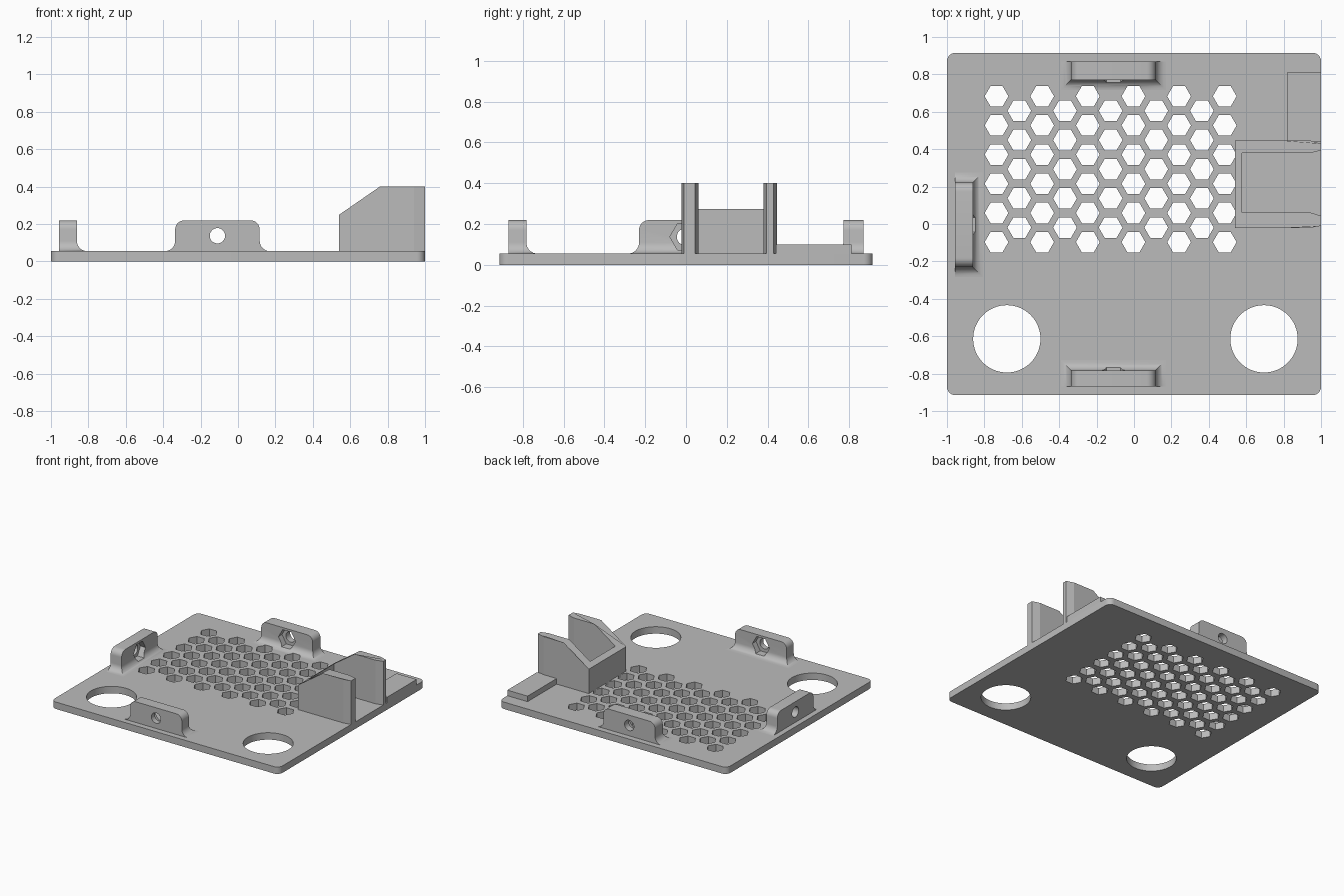
import bpy
import bmesh
from math import sin, cos, pi, radians
from mathutils import Matrix, Vector

if "Cube" in bpy.data.objects:
    bpy.data.objects.remove(bpy.data.objects["Cube"], do_unlink=True)

grey = bpy.data.materials.new("plain_grey")
grey.use_nodes = True
grey.diffuse_color = (0.5, 0.5, 0.5, 1)
grey.node_tree.nodes["Principled BSDF"].inputs["Base Color"].default_value = (0.5, 0.5, 0.5, 1)

PLATE_TOP = 0.055
SUNK = 0.03          # parts reach down into the plate


def circle(cx, cy, r, n):
    return [(cx + r * cos(2 * pi * i / n), cy + r * sin(2 * pi * i / n)) for i in range(n)]


def add_prism(bm, outline, z0, z1, matrix=Matrix()):
    """Extrude a flat outline between two heights."""
    low = [bm.verts.new(matrix @ Vector((x, y, z0))) for x, y in outline]
    high = [bm.verts.new(matrix @ Vector((x, y, z1))) for x, y in outline]
    bm.faces.new(low[::-1])
    bm.faces.new(high)
    for i in range(len(low)):
        j = (i + 1) % len(low)
        bm.faces.new((low[i], low[j], high[j], high[i]))


def finish(name, bm):
    bmesh.ops.recalc_face_normals(bm, faces=bm.faces)
    mesh = bpy.data.meshes.new(name)
    bm.to_mesh(mesh)
    bm.free()
    mesh.materials.append(grey)
    obj = bpy.data.objects.new(name, mesh)
    bpy.context.collection.objects.link(obj)
    return obj


def cut(obj, *cutters):
    """Apply difference cuts, then shade rounded areas smooth."""
    for c in cutters:
        mod = obj.modifiers.new("cut", "BOOLEAN")
        mod.operation = "DIFFERENCE"
        mod.solver = "EXACT"
        mod.object = c
    bpy.context.view_layer.update()
    graph = bpy.context.evaluated_depsgraph_get()
    mesh = bpy.data.meshes.new_from_object(obj.evaluated_get(graph))
    obj.modifiers.clear()
    obj.data = mesh
    mesh.shade_smooth()
    mesh.set_sharp_from_angle(angle=radians(30))


# Cutter for the honeycomb vents and the two round openings
bm = bmesh.new()
for col in range(11):
    odd = col % 2
    for row in range(6 - odd):
        x = -0.735 + 0.122 * col
        y = 0.683 - 0.156 * (row + odd / 2)
        add_prism(bm, circle(x, y, 0.0635, 6), -0.1, 0.1)
for x in (-0.68, 0.695):
    add_prism(bm, circle(x, -0.614, 0.18, 64), -0.1, 0.1)
vents = finish("vent_cutter", bm)
vents.hide_render = True

# Base plate with rounded corners
R = 0.045
outline = []
for k, (sx, sy) in enumerate(((1, 1), (-1, 1), (-1, -1), (1, -1))):
    for i in range(9):
        a = pi / 2 * (k + i / 8)
        outline.append((sx * (1 - R) + R * cos(a), sy * (0.915 - R) + R * sin(a)))
bm = bmesh.new()
add_prism(bm, outline, 0, PLATE_TOP)
cut(finish("base_plate", bm), vents)


# Mounting tabs: rectangular rings flared at the foot and rounded at the top
def tab(name, x, y, angle, thick):
    half, top, flare, rnd = 0.226, 0.219, 0.054, 0.048
    place = Matrix.Translation((x, y, 0)) @ Matrix.Rotation(radians(angle), 4, "Z")
    rings = [(SUNK, flare, flare)]
    for i in range(9):
        a = pi / 2 * i / 8
        f = flare * (1 - sin(a))
        rings.append((PLATE_TOP + flare * (1 - cos(a)), f, f))
    for i in range(9):
        a = pi / 2 * i / 8
        rings.append((top - rnd + rnd * sin(a), -rnd * (1 - cos(a)), 0))
    bm = bmesh.new()
    prev = None
    for z, end, inner in rings:
        u, v = half + end, thick + inner
        ring = [bm.verts.new(place @ Vector((px, py, z)))
                for px, py in ((-u, 0), (u, 0), (u, v), (-u, v))]
        if prev:
            for i in range(4):
                j = (i + 1) % 4
                bm.faces.new((prev[i], prev[j], ring[j], ring[i]))
        else:
            bm.faces.new(ring[::-1])
        prev = ring
    bm.faces.new(prev)
    obj = finish(name, bm)

    # Round screw hole with a hexagonal nut pocket on the inner side
    turn = place @ Matrix.Translation((0, 0, 0.137)) @ Matrix.Rotation(pi / 2, 4, "X")
    tools = []
    for r, n, v0, v1 in ((0.041, 32, -0.1, 0.25), (0.075, 6, thick - 0.045, 0.25)):
        bm = bmesh.new()
        add_prism(bm, circle(0, 0, r, n), -v1, -v0, turn)
        tools.append(finish("hole_cutter", bm))
    cut(obj, *tools, vents)
    for t in tools:
        bpy.data.objects.remove(t, do_unlink=True)


tab("front_tab", -0.11, -0.87, 0, 0.088)
tab("back_tab", -0.11, 0.869, 180, 0.098)
tab("left_side_tab", -0.957, -0.004, -90, 0.096)
bpy.data.objects.remove(vents, do_unlink=True)

# U-shaped holder with tapered wall ends and a sloped top
bm = bmesh.new()
u_shape = [(0.54, -0.021), (0.94, -0.021), (1, -0.01), (1, 0.044), (0.94, 0.062), (0.577, 0.062),
           (0.577, 0.379), (0.94, 0.379), (1, 0.394), (1, 0.428), (0.94, 0.447), (0.54, 0.447)]
add_prism(bm, u_shape, SUNK, 0.401)
res = bmesh.ops.bisect_plane(bm, geom=bm.verts[:] + bm.edges[:] + bm.faces[:],
                             plane_co=(0.54, 0, 0.249), plane_no=(-0.152, 0, 0.22),
                             clear_outer=True)
bmesh.ops.edgeloop_fill(bm, edges=[e for e in bm.edges if e.is_boundary])
finish("holder", bm)

# Low step beside the holder
bm = bmesh.new()
add_prism(bm, [(0.822, 0.44), (1, 0.44), (1, 0.812), (0.822, 0.812)], SUNK, 0.099)
finish("side_step", bm)
